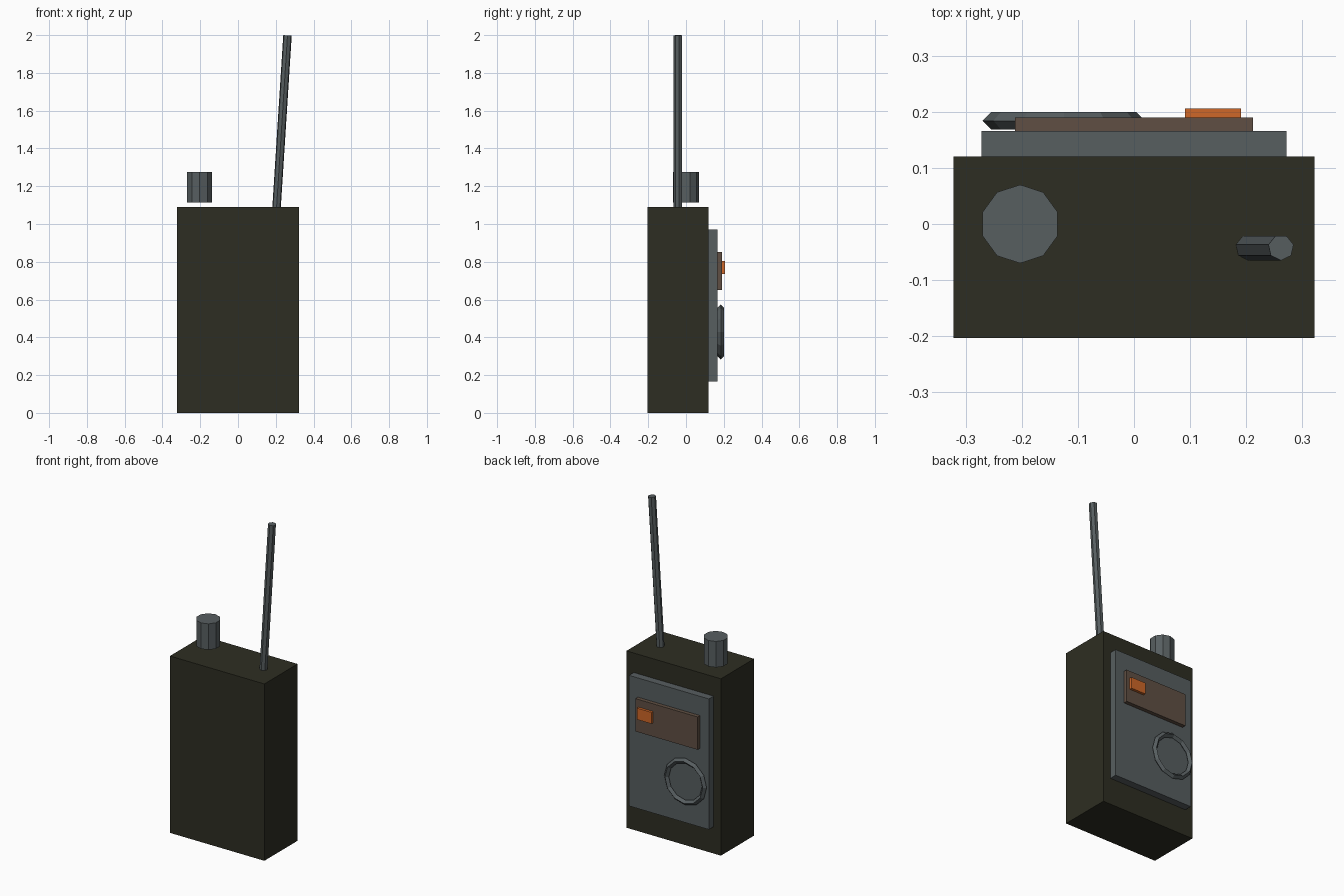
import bpy
from math import pi
from mathutils import Vector

if "Cube" in bpy.data.objects:
    bpy.data.objects.remove(bpy.data.objects["Cube"])


def material(name, rgb):
    m = bpy.data.materials.new(name)
    m.diffuse_color = (*rgb, 1)
    m.use_nodes = True
    m.node_tree.nodes["Principled BSDF"].inputs["Base Color"].default_value = m.diffuse_color
    return m


OLIVE = material("dark olive", (0.027, 0.027, 0.016))
GREY = material("slate grey", (0.095, 0.112, 0.117))
BROWN = material("dull brown", (0.115, 0.078, 0.056))
ORANGE = material("orange", (0.62, 0.135, 0.021))


def finish(name, mat):
    ob = bpy.context.object
    ob.name = name
    ob.data.materials.append(mat)
    return ob


def box(name, mat, lo, hi):
    lo, hi = Vector(lo), Vector(hi)
    bpy.ops.mesh.primitive_cube_add(size=1, location=(lo + hi) / 2)
    ob = finish(name, mat)
    ob.scale = hi - lo
    return ob


def rod(name, mat, a, b, radius, sides, spin=0):
    a, b = Vector(a), Vector(b)
    bpy.ops.mesh.primitive_cylinder_add(vertices=sides, radius=radius,
                                        depth=(b - a).length, location=(a + b) / 2)
    ob = finish(name, mat)
    tilt = Vector((0, 0, 1)).rotation_difference(b - a).to_matrix()
    ob.rotation_euler = tilt.to_euler()
    if spin:
        for v in ob.data.vertices:  # half turn about the rod's own axis
            v.co.x, v.co.y = -v.co.x, -v.co.y
    return ob


# Case and stacked plates on the +y side
box("case", OLIVE, (-0.322, -0.203, 0), (0.322, 0.12, 1.09))
box("face_panel", GREY, (-0.272, 0.12, 0.165), (0.272, 0.166, 0.97))
box("display", BROWN, (-0.212, 0.166, 0.65), (0.212, 0.19, 0.852))
box("call_button", ORANGE, (0.091, 0.19, 0.735), (0.191, 0.206, 0.805))

# Speaker ring with a diamond cross-section
bpy.ops.mesh.primitive_torus_add(location=(-0.125, 0.184, 0.428), rotation=(pi / 2, 0, 0),
                                 major_segments=12, minor_segments=4,
                                 major_radius=0.129, minor_radius=0.016)
finish("speaker_ring", GREY)

# Tuning knob and leaning antenna
rod("tuning_knob", GREY, (-0.203, 0, 1.115), (-0.203, 0, 1.275), 0.07, 10)
rod("antenna", GREY, (0.203, -0.042, 1.07), (0.262, -0.042, 1.9985), 0.023, 7, spin=1)
